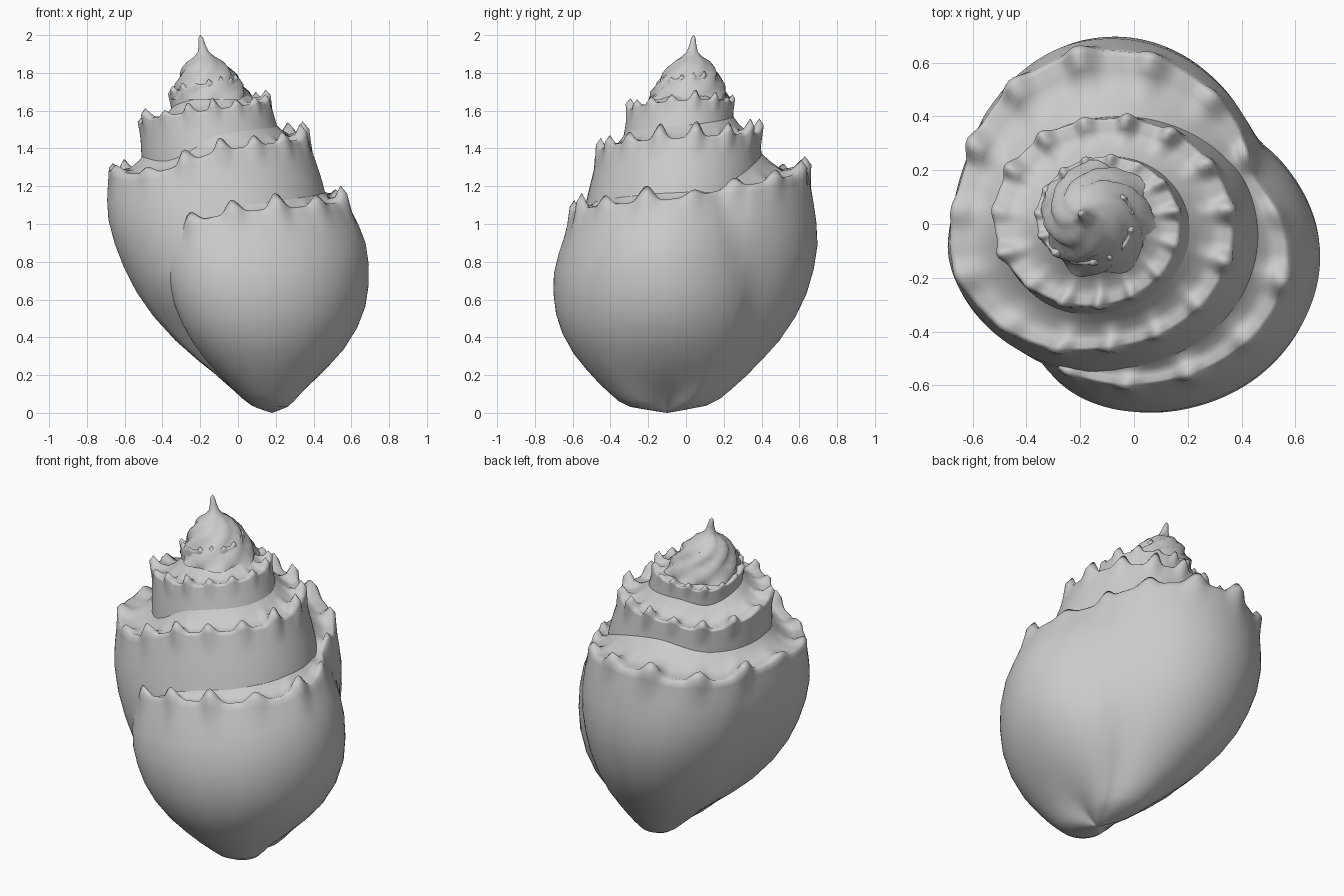
import bpy, bmesh, math, random

if "Cube" in bpy.data.objects:
    bpy.data.objects.remove(bpy.data.objects["Cube"])

random.seed(4)


def curve(keys):
    """Smooth interpolation through (position, value) keys."""
    keys = sorted(keys)

    def slope(i):
        a, b = keys[max(i - 1, 0)], keys[min(i + 1, len(keys) - 1)]
        return (b[1] - a[1]) / (b[0] - a[0])

    def f(x):
        x = min(max(x, keys[0][0]), keys[-1][0])
        i = 0
        while i < len(keys) - 2 and x > keys[i + 1][0]:
            i += 1
        (x0, y0), (x1, y1) = keys[i], keys[i + 1]
        h = x1 - x0
        s = (x - x0) / h
        return (y0 * (1 + 2 * s) * (1 - s) ** 2 + slope(i) * h * s * (1 - s) ** 2
                + y1 * s * s * (3 - 2 * s) + slope(i + 1) * h * s * s * (s - 1))
    return f


# Whorl radius by turn number (0 = front, growing clockwise from above)
radius = curve([(-4, .07), (-3.5, .14), (-3, .195), (-2.75, .24),
                (-2.5, .265), (-2.25, .325), (-2, .36), (-1.75, .44), (-1.62, .45), (-1.5, .44),
                (-1.25, .50), (-1, .52), (-.89, .605), (-.82, .66), (-.775, .675), (-.73, .655),
                (-.672, .67), (-.64, .705), (-.57, .75), (-.525, .74), (-.483, .705),
                (-.43, .64), (-.385, .585), (-.355, .57), (-.32, .60), (-.236, .67),
                (-.16, .68), (-.044, .655), (.056, .645), (.1, .62), (.13, .57), (.16, .48)])
# Shoulder height by turn number
shoulder = curve([(-4, 1.85), (-3.5, 1.8), (-3, 1.74), (-2.75, 1.68), (-2.62, 1.63),
                  (-2.5, 1.64), (-2.25, 1.65), (-2, 1.6), (-1.75, 1.53), (-1.62, 1.46),
                  (-1.5, 1.48), (-1.25, 1.45), (-1, 1.38), (-.87, 1.26), (-.75, 1.28),
                  (-.62, 1.24), (-.5, 1.27), (-.36, 1.2), (-.25, 1.13), (-.1, 1.08),
                  (0, 1.05), (.1, .97), (.16, .92)])
# Wall profiles from base tip to shoulder: broad (front, back) and narrow (sides)
levels = [0, .03, .08, .18, .33, .5, .7, .83, 1]
broad = curve(list(zip(levels, [0, .3, .44, .62, .83, .96, 1, .96, .88])))
narrow = curve(list(zip(levels, [0, .08, .2, .43, .7, .89, .99, 1, .93])))
SPIKES = 15
heights = [random.choice((.45, .7, .9, 1.1)) for _ in range(99)]


def place(t, r, z):
    """Point at turn t and radius r round the leaning shell axis."""
    a = -math.pi / 2 - 2 * math.pi * t
    return (.18 - .19 * z + r * math.cos(a), -.1 + .07 * z + r * math.sin(a), z)


def section(t):
    R, zs = radius(t), shoulder(t)
    w = math.cos(2 * math.pi * t) ** 2

    def wall(z):
        v = z / zs
        # the groove between lobes slants backward toward the base
        window = max(0, 1 - abs(t + .36) / .25)
        r = radius(t + .16 * window * (.8 - z)) if window else R
        r *= w * broad(v) + (1 - w) * narrow(v)
        # hollow of the slit-like mouth beside the lip
        hollow = max(0, 1 - abs(t + .87) / .06) * max(0, 1 - abs(z - .3) / .3)
        return r * (1 - .25 * hollow)

    # one spike per step along the shoulder
    k = (t + 4.2) * SPIKES
    bump = max(0, math.cos(2 * math.pi * k) * .6 + .4) ** 2 * heights[round(k)]
    bump *= .075 * min(1, R / .5) * min(1, max(0, (.15 - t) / .06))
    size = min(1, R / .6)
    rs = wall(zs)
    rin = min(.9 * radius(t - 1), rs * .8)
    # sloping ledge from the suture to the shoulder
    pts = []
    for s, dz, spike in [(0, .11, 0), (.25, .055, 0), (.5, .015, .1), (.72, -.002, .45),
                         (.92, .01, 1)]:
        pts.append((rin + (rs - rin) * s + bump * .1 * spike,
                    zs + dz * (.3 + .7 * size) + bump * spike))
    # wall: body whorl reaches the base, spire whorls stop under the next ledge
    low = 0
    if t < -.92:
        low = (shoulder(t + 1) - .05) * min(1, (-.92 - t) / .06)
    for u in [0, .025, .06, .12, .2, .3, .4, .5, .6, .7, .78, .85, .9, .94, .97, .99, 1]:
        z = zs + (low - zs) * u
        near = max(0, 1 - (zs - z) / (.09 * size + .01))
        pts.append((wall(z) + bump * .28 * near, z + bump * .6 * near * near))
    return [place(t, r, z) for r, z in pts]


def loft(name, rows, closed=False):
    bm = bmesh.new()
    grid = [[bm.verts.new(p) for p in row] for row in rows]
    if closed:
        grid.append(grid[0])
    for a, b in zip(grid, grid[1:]):
        for j in range(len(a) - 1):
            bm.faces.new((a[j], b[j], b[j + 1], a[j + 1]))
    bmesh.ops.remove_doubles(bm, verts=bm.verts[:], dist=.0005)
    mesh = bpy.data.meshes.new(name)
    bm.to_mesh(mesh)
    bm.free()
    for p in mesh.polygons:
        p.use_smooth = True
    bpy.context.collection.objects.link(bpy.data.objects.new(name, mesh))


# Spiral shell
n = 780
loft("shell_whorls", [section(-3.6 + 3.76 * i / n) for i in range(n + 1)])

# Lumpy conical tip
tip = [(0, 2.0), (.012, 1.985), (.018, 1.95), (.03, 1.91), (.055, 1.885), (.09, 1.862),
       (.12, 1.83), (.142, 1.8), (.155, 1.77), (.175, 1.74), (.195, 1.7), (.21, 1.66)]


def tip_row(t):
    lump = lambda r, z: r * (1 + .07 * math.sin(14 * math.pi * t + 60 * z) * min(1, r / .1))
    return [place(t, lump(r, z), z) for r, z in tip]


loft("shell_tip", [tip_row(i / 48) for i in range(48)], closed=True)
